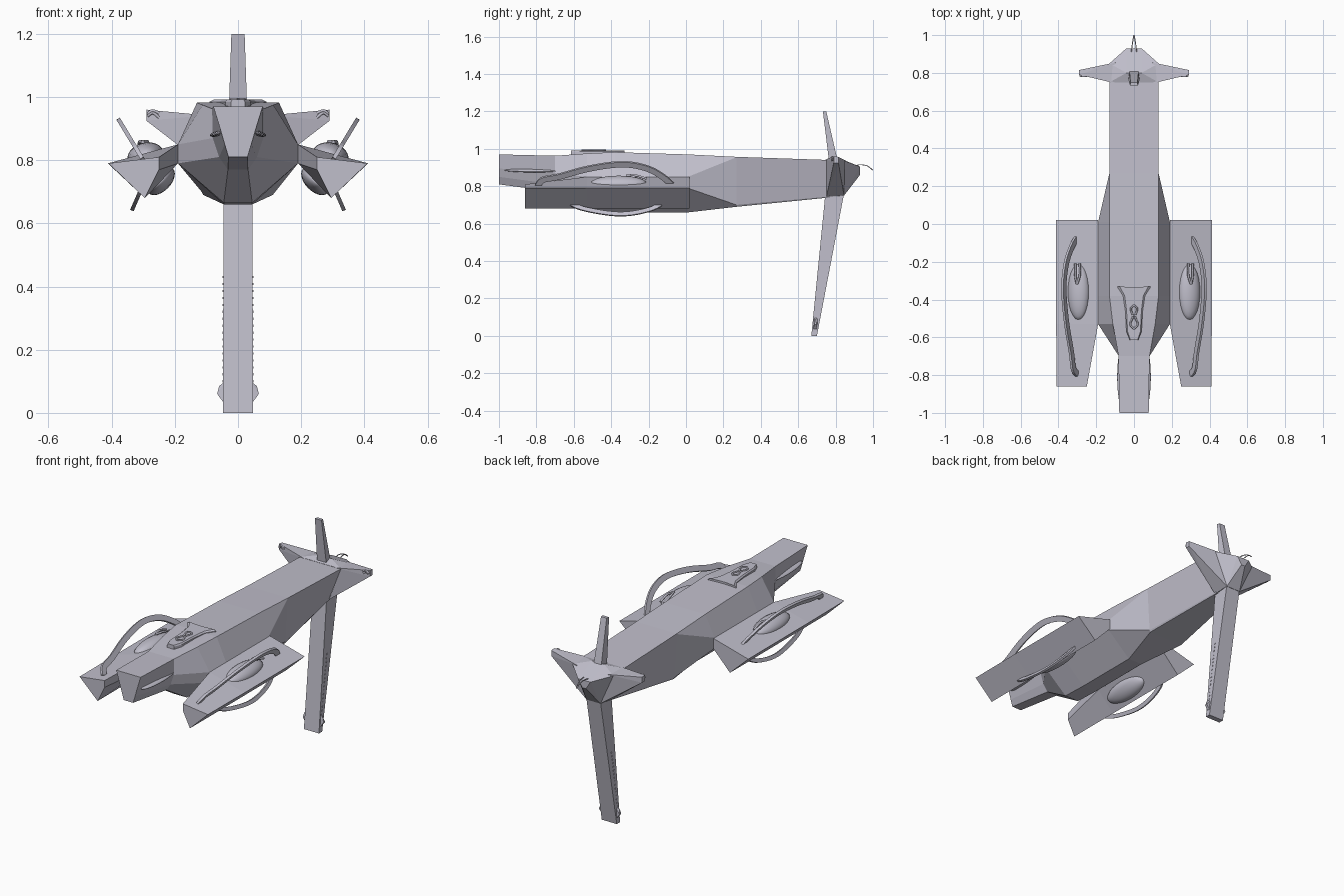
import bpy, bmesh, math
from mathutils import Vector, Matrix

if "Cube" in bpy.data.objects:
    bpy.data.objects.remove(bpy.data.objects["Cube"])

hull_grey = bpy.data.materials.new("lavender_grey")
hull_grey.use_nodes = True
COLOUR = (0.53, 0.52, 0.6, 1)
hull_grey.diffuse_color = COLOUR
hull_grey.node_tree.nodes["Principled BSDF"].inputs["Base Color"].default_value = COLOUR


def finish(name, bm, smooth=False, mirror=False):
    bmesh.ops.remove_doubles(bm, verts=bm.verts, dist=0.0005)
    bmesh.ops.recalc_face_normals(bm, faces=bm.faces)
    mesh = bpy.data.meshes.new(name)
    bm.to_mesh(mesh)
    bm.free()
    mesh.materials.append(hull_grey)
    mesh.polygons.foreach_set("use_smooth", [smooth] * len(mesh.polygons))
    ob = bpy.data.objects.new(name, mesh)
    bpy.context.collection.objects.link(ob)
    if mirror:
        ob.modifiers.new("mirror", 'MIRROR').use_axis[0] = True
    return ob


def loft(name, rings, **kw):
    """Skin a list of equal-length closed rings and cap both ends."""
    bm = bmesh.new()
    rows = [[bm.verts.new(p) for p in r] for r in rings]
    n = len(rows[0])
    for a, b in zip(rows, rows[1:]):
        for i in range(n):
            j = (i + 1) % n
            bm.faces.new((a[i], a[j], b[j], b[i]))
    bm.faces.new(rows[0])
    bm.faces.new(rows[-1])
    return finish(name, bm, **kw)


def solid(name, points, both=False, **kw):
    """Convex solid from corner points, optionally symmetric in x."""
    bm = bmesh.new()
    for x, y, z in points:
        bm.verts.new((x, y, z))
        if both:
            bm.verts.new((-x, y, z))
    bmesh.ops.convex_hull(bm, input=bm.verts)
    return finish(name, bm, **kw)


def spline(points, steps=5):
    """Catmull-Rom points through a short control path."""
    p = [Vector(q) for q in points]
    p = [p[0] * 2 - p[1]] + p + [p[-1] * 2 - p[-2]]
    out = []
    for a, b, c, d in zip(p, p[1:], p[2:], p[3:]):
        for k in range(steps):
            t = k / steps
            out.append(0.5 * (2 * b + (c - a) * t + (2 * a - 5 * b + 4 * c - d) * t * t
                              + (3 * b - a - 3 * c + d) * t ** 3))
    return out + [p[-2]]


def arc_blade(name, origin, lean, path, width, thick):
    """Flat curved rail in the plane of the y axis and a leaning direction."""
    v = Vector((lean[0], 0, lean[1])).normalized()
    n = v.cross(Vector((0, 1, 0)))
    pts = [Vector((origin[0], y, origin[1])) + v * h for y, h in spline(path)]
    rings = []
    for i, p in enumerate(pts):
        t = (pts[min(i + 1, len(pts) - 1)] - pts[max(i - 1, 0)]).normalized()
        s = t.cross(n) * width / 2
        m = n * thick / 2
        rings.append([p + s + m, p - s + m, p - s - m, p + s - m])
    loft(name, rings, mirror=True)


def ellipsoid(name, centre, radii, tilt=0, **kw):
    bm = bmesh.new()
    m = (Matrix.Translation(centre) @ Matrix.Rotation(tilt, 4, 'Y')
         @ Matrix.Diagonal((*radii, 1)))
    bmesh.ops.create_uvsphere(bm, u_segments=24, v_segments=12, radius=1, matrix=m)
    finish(name, bm, smooth=True, **kw)


def wire(name, points, radius, mirror=True):
    curve = bpy.data.curves.new(name, 'CURVE')
    curve.dimensions = '3D'
    curve.bevel_depth = radius
    curve.bevel_resolution = 1
    curve.use_fill_caps = True
    pts = spline(points)
    s = curve.splines.new('POLY')
    s.points.add(len(pts) - 1)
    for q, p in zip(s.points, pts):
        q.co = (*p, 1)
    curve.materials.append(hull_grey)
    ob = bpy.data.objects.new(name, curve)
    bpy.context.collection.objects.link(ob)
    if mirror:
        ob.modifiers.new("mirror", 'MIRROR').use_axis[0] = True


# main fuselage: half sections of top, upper waist, lower waist, keel
sections = [
    (-1.0, (.078, .97), (.055, .895), (.042, .85), (.03, .81)),
    (-.70, (.082, .963), (.08, .87), (.06, .81), (.032, .77)),
    (-.53, (.112, .975), (.19, .85), (.19, .79), (.045, .665)),
    (-.38, (.13, .982), (.19, .85), (.19, .79), (.045, .66)),
    (.01, (.13, .97), (.19, .85), (.19, .79), (.045, .66)),
    (.27, (.13, .957), (.13, .955), (.115, .70), (.11, .69)),
    (.77, (.13, .94), (.13, .938), (.055, .745), (.05, .74)),
]
loft("fuselage", [[(x, y, z) for x, z in half] + [(-x, y, z) for x, z in reversed(half)]
                  for y, *half in sections])

# side pods with a diamond cross section
pod = [(-.86, (.25, .81), (.41, .79), (.295, .68), (.25, .77)),
       (-.53, (.19, .85), (.412, .79), (.295, .68), (.19, .79)),
       (.02, (.19, .85), (.412, .79), (.295, .68), (.19, .79))]
loft("side_pod", [[(x, y, z) for x, z in r] for y, *r in pod], mirror=True)

# pod domes, rails and clips
ellipsoid("pod_upper_dome", (.293, -.36, .815), (.058, .15, .04), .26, mirror=True)
ellipsoid("pod_lower_dome", (.245, -.36, .735), (.055, .15, .033), .8, mirror=True)
arc_blade("pod_upper_rail", (.30, .80), (.08, .132),
          [(-.795, 0), (-.765, .04), (-.68, .06), (-.54, .105), (-.4, .133),
           (-.3, .135), (-.2, .108), (-.12, .055), (-.07, 0)], .032, .013)
arc_blade("pod_lower_rail", (.295, .735), (.04, -.092),
          [(-.66, 0), (-.58, .05), (-.46, .08), (-.35, .092), (-.25, .08), (-.16, .05), (-.1, 0)],
          .022, .012)
for k in (-.01, .014):
    wire("dome_prong", [(.297 + k, -.21, .84), (.297 + k, -.27, .858), (.302, -.32, .857)], .006)

# leaf shaped nose vents
ellipsoid("nose_vent", (.062, -.81, .885), (.028, .16, .009), .25, mirror=True)

# crest on the back with a keyhole loop
crest = [(.02, -.335), (.09, -.33), (.058, -.38), (.046, -.46), (.04, -.57), (.022, -.615)]
outline = crest + [(-x, y) for x, y in reversed(crest)]
loft("back_crest", [[(x * s, y, z) for x, y in outline]
                    for s, z in ((1, .96), (1, .985), (.85, .992))])
loop = [(0, -.43), (.017, -.45), (.006, -.49), (.02, -.53), (0, -.555)]
wire("crest_loop", [(x, y, .993) for x, y in loop], .005)

# tail hub and side wings
solid("tail_hub", [(.13, .75, .942), (.13, .85, .935), (.04, .8, .957), (.04, .93, .905),
                   (.012, .93, .86), (.045, .845, .75), (.055, .75, .74)], both=True)
solid("tail_wing", [(.29, .79, .96), (.29, .815, .957), (.29, .79, .925), (.29, .815, .925),
                    (.1, .745, .942), (.1, .855, .937), (.05, .75, .74), (.045, .845, .75)],
      mirror=True)
for k in (0, .014):
    wire("wing_tip_clip", [(.25, .783, .935 + k), (.27, .782, .95 + k / 2), (.286, .785, .94 + k / 2)],
         .005)

# upper fin and long lower strut
solid("upper_fin", [(.03, .765, .93), (.024, .81, .94), (.021, .732, 1.2), (.018, .75, 1.2)],
      both=True)
solid("lower_strut", [(.045, .745, .76), (.045, .845, .76), (.048, .67, 0), (.048, .70, 0)],
      both=True)
solid("strut_collar", [(.03, .755, .76), (.03, .80, .76), (.008, .772, .69), (.008, .785, .69)],
      both=True)

# clamps near the strut foot, and a row of rivets up its sides
solid("foot_clamp", [(.04, .68, .025), (.04, .70, .025), (.066, .685, .06), (.066, .70, .06),
                     (.06, .69, .085), (.04, .685, .10), (.04, .705, .10)], mirror=True)
bm = bmesh.new()
for i in range(16):
    t = i / 15
    at = Matrix.Translation((.046, .695 + .05 * t, .1 + .33 * t))
    bmesh.ops.create_cube(bm, size=.007, matrix=at)
finish("strut_rivets", bm, mirror=True)

# tail feelers meeting at a point
wire("tail_feeler", [(.015, .9, .905), (.012, .93, .915), (.006, .97, .908), (.001, 1, .885)], .0025)
